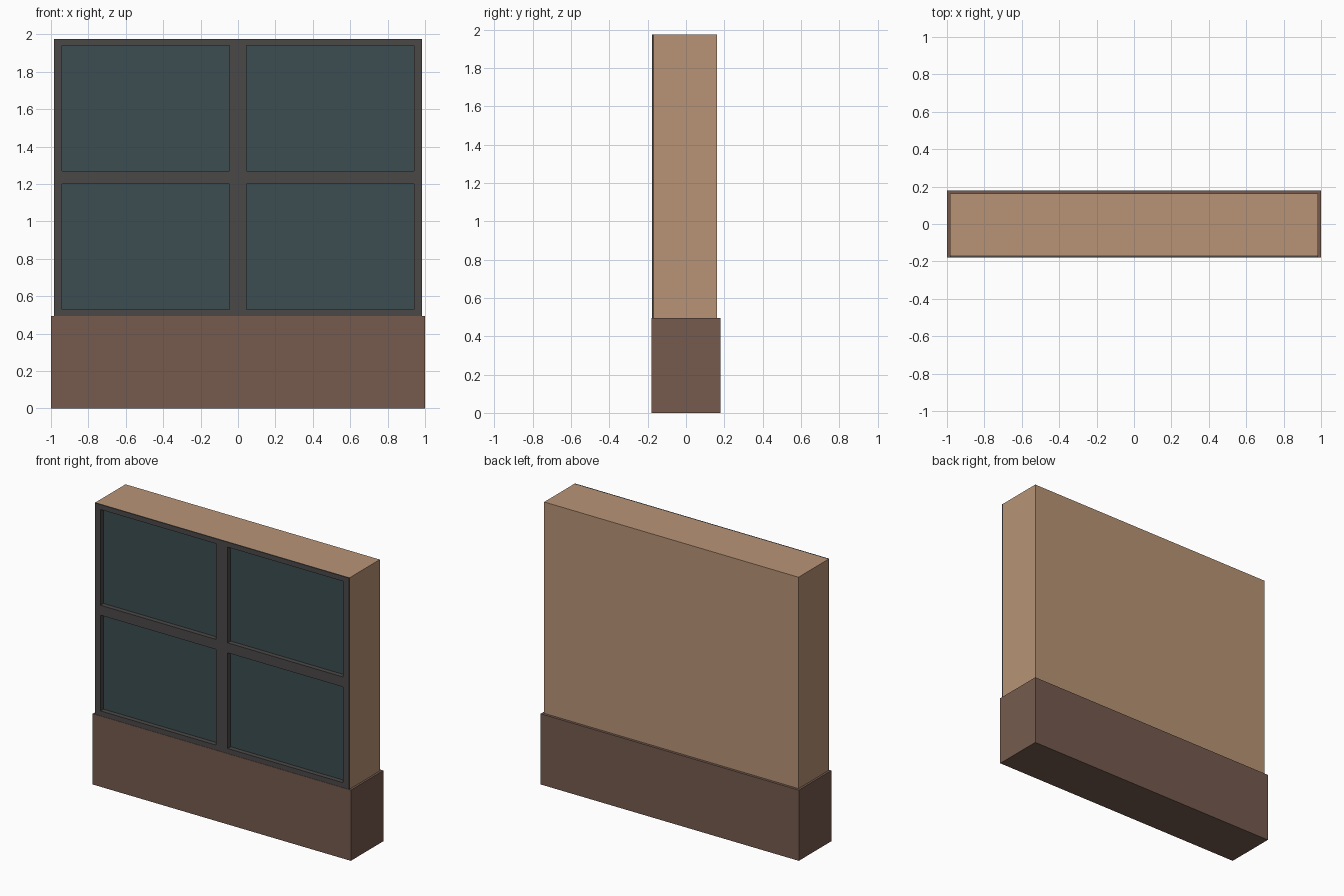
import bpy
import bmesh

if "Cube" in bpy.data.objects:
    bpy.data.objects.remove(bpy.data.objects["Cube"])


def material(name, rgb):
    m = bpy.data.materials.new(name)
    m.diffuse_color = (*rgb, 1)
    m.use_nodes = True
    m.node_tree.nodes["Principled BSDF"].inputs["Base Color"].default_value = m.diffuse_color
    return m


def finish(name, bm, mat):
    bmesh.ops.recalc_face_normals(bm, faces=bm.faces)
    mesh = bpy.data.meshes.new(name)
    bm.to_mesh(mesh)
    bm.free()
    mesh.materials.append(mat)
    obj = bpy.data.objects.new(name, mesh)
    bpy.context.collection.objects.link(obj)
    return obj


def box_mesh(lo, hi):
    bm = bmesh.new()
    bmesh.ops.create_cube(bm, size=1)
    for v in bm.verts:
        v.co = [(a + b) / 2 + c * (b - a) for a, b, c in zip(lo, hi, v.co)]
    return bm


def lattice(name, xs, zs, y_front, y_back, mat):
    """Window grid: every odd/odd cell is left open, then the sheet is extruded back."""
    bm = bmesh.new()
    grid = [[bm.verts.new((x, y_front, z)) for z in zs] for x in xs]
    for i in range(len(xs) - 1):
        for j in range(len(zs) - 1):
            if i % 2 and j % 2:
                continue
            bm.faces.new((grid[i][j], grid[i + 1][j], grid[i + 1][j + 1], grid[i][j + 1]))
    # keep the front sheet and extrude a copy to the back
    ext = bmesh.ops.extrude_face_region(bm, geom=bm.faces[:], use_keep_orig=True)
    moved = [g for g in ext["geom"] if isinstance(g, bmesh.types.BMVert)]
    bmesh.ops.translate(bm, verts=moved, vec=(0, y_back - y_front, 0))
    return finish(name, bm, mat)


wall_mat = material("tan_wall", (0.48, 0.296, 0.18))
base_mat = material("brown_base", (0.18, 0.105, 0.078))
frame_mat = material("dark_frame", (0.07, 0.066, 0.064))
glass_mat = material("dark_glass", (0.045, 0.075, 0.082))

BASE_TOP, TOP, HALF = 0.495, 1.975, 0.985
FRONT, WALL_FRONT, GLASS, BACK = -0.178, -0.168, -0.145, 0.162
RIM = 0.015

# Plinth
finish("base", box_mesh((-1, -0.18, 0), (1, 0.18, BASE_TOP)), base_mat)

# Wall block with a shallow recess in its front for the window
bm = box_mesh((-HALF, WALL_FRONT, BASE_TOP), (HALF, BACK, TOP))
front = min(bm.faces, key=lambda f: f.calc_center_median().y)
bmesh.ops.inset_region(bm, faces=[front], thickness=RIM)
ext = bmesh.ops.extrude_face_region(bm, geom=[front])
moved = [g for g in ext["geom"] if isinstance(g, bmesh.types.BMVert)]
bmesh.ops.translate(bm, verts=moved, vec=(0, GLASS + 0.01 - WALL_FRONT, 0))
if front.is_valid:
    bmesh.ops.delete(bm, geom=[front], context="FACES_ONLY")
finish("wall", bm, wall_mat)

# Window frame: thin full-width face, and deeper bars inside the recess
bars_x = [-0.94, -0.045, 0.045, 0.94]
bars_z = [0.53, 1.20, 1.27, 1.94]
lattice("frame_face", [-HALF, *bars_x, HALF], [BASE_TOP, *bars_z, TOP],
        FRONT, WALL_FRONT, frame_mat)
lattice("frame_bars", [-HALF + RIM, *bars_x, HALF - RIM],
        [BASE_TOP + RIM, *bars_z, TOP - RIM], WALL_FRONT, GLASS + 0.01, frame_mat)

# Four glass panes
for i in (0, 2):
    for j in (0, 2):
        finish("glass_pane", box_mesh((bars_x[i], GLASS, bars_z[j]),
                                      (bars_x[i + 1], GLASS + 0.01, bars_z[j + 1])), glass_mat)
